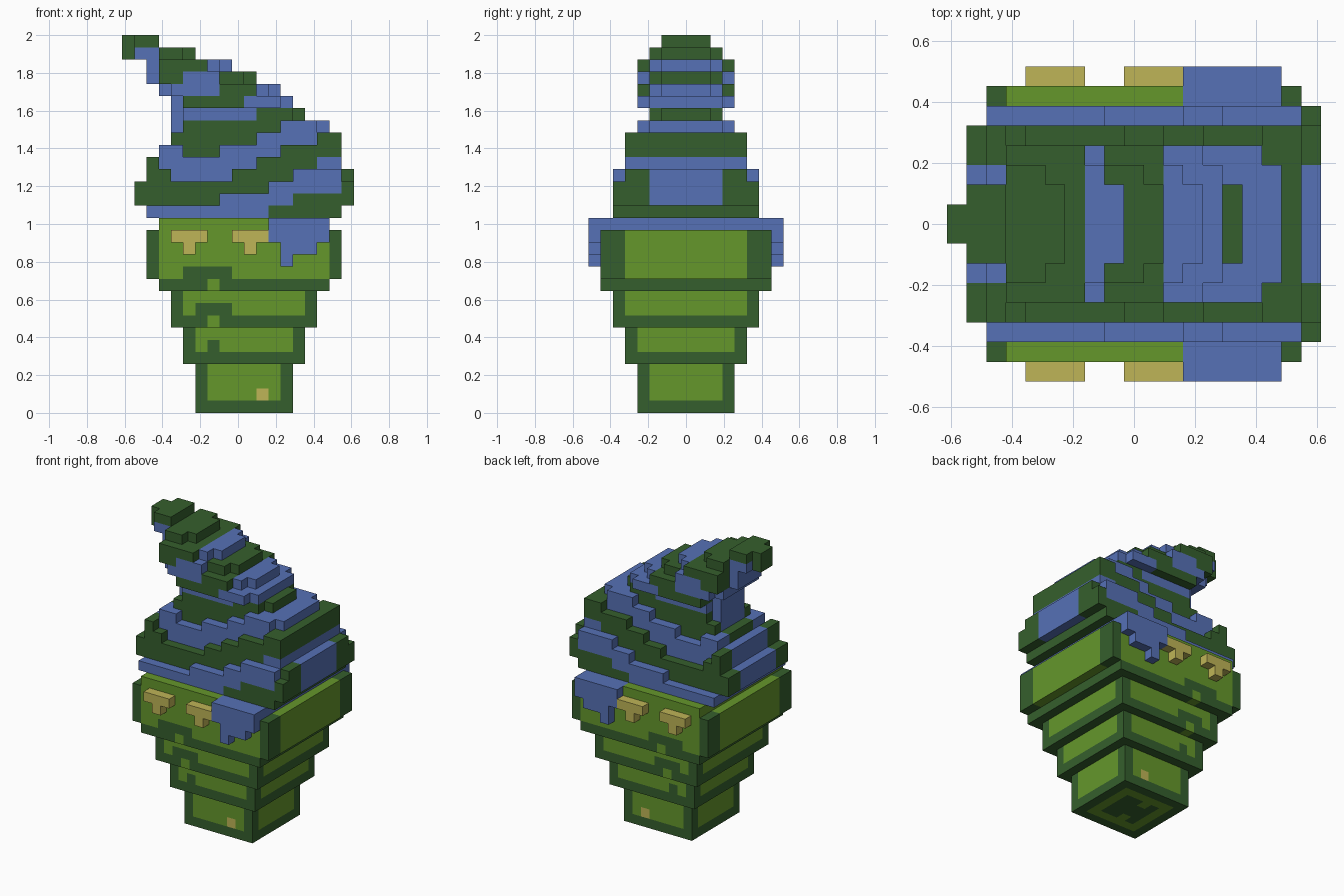
import bpy, bmesh

cube = bpy.data.objects.get("Cube")
if cube:
    bpy.data.objects.remove(cube, do_unlink=True)

V = 2 / 31                      # block size
COLOURS = {"D": ("dark green", (53, 95, 45)), "L": ("light green", (101, 151, 43)),
           "B": ("blue", (86, 113, 182)), "Y": ("yellow", (191, 181, 87))}


def linear(c):
    c /= 255
    return c / 12.92 if c <= 0.04045 else ((c + 0.055) / 1.055) ** 2.4


materials, slot = [], {}
for key, (name, rgb) in COLOURS.items():
    m = bpy.data.materials.new(name)
    col = (*[linear(c) for c in rgb], 1)
    m.diffuse_color = col
    m.use_nodes = True
    bsdf = next(n for n in m.node_tree.nodes if n.type == "BSDF_PRINCIPLED")
    bsdf.inputs["Base Color"].default_value = col
    bsdf.inputs["Roughness"].default_value = 0.8
    slot[key] = len(materials)
    materials.append(m)

cells = {}                      # block position -> (part, colour)


def fill(part, colour, x0, x1, z0, z1, depth, inner=0):
    """Blocks from x0 to x1 and z0 to z1, front and back, between inner and depth."""
    for x in range(x0, x1):
        for z in range(z0, z1):
            for d in range(inner, depth):
                for y in (d, -1 - d):
                    cells[x, y, z] = (part, colour)


# Stepped cone tiers: dark frame with light panels on each side
for n, (z0, z1, x0, x1, d) in enumerate([(0, 4, 6, 14, 4), (4, 7, 5, 15, 5), (7, 10, 4, 16, 6)]):
    part = f"cone_tier_{n + 1}"
    fill(part, "D", x0, x1, z0, z1, d)
    fill(part, "L", x0 + 1, x1 - 1, z0 + 1, z1, d)
    fill(part, "L", x0, x1, z0 + 1, z1, d - 1)

# Painted marks on the tiers and the patterned underside
fill("cone_tier_1", "Y", 11, 12, 1, 2, 4, 3)
fill("cone_tier_2", "D", 7, 8, 5, 6, 5, 4)
fill("cone_tier_3", "D", 6, 9, 8, 9, 6, 5)
fill("cone_tier_3", "L", 7, 8, 7, 8, 6, 5)
fill("cone_tier_1", "L", 7, 13, 0, 1, 3)
fill("cone_tier_1", "D", 8, 12, 0, 1, 2)
fill("cone_tier_1", "L", 9, 10, 0, 1, 2, 1)

# Wide cup with side panels
fill("cup", "D", 3, 17, 10, 11, 7)
fill("cup", "L", 3, 17, 11, 16, 7)
fill("cup", "D", 5, 9, 11, 12, 7, 6)
fill("cup", "L", 7, 8, 10, 11, 7, 6)
for x in (2, 17):
    fill("cup_side_panels", "L", x, x + 1, 11, 15, 5)
    fill("cup_side_panels", "D", x, x + 1, 11, 15, 7, 5)

# Melted drips over the rim
fill("blue_drips", "B", 16, 17, 15, 16, 7)
fill("blue_drips", "B", 12, 17, 15, 16, 8, 6)
for z, x0, x1 in [(14, 12, 17), (13, 13, 15), (12, 13, 14)]:
    fill("blue_drips", "B", x0, x1, z, z + 1, 8, 7)
fill("blue_drips", "B", 15, 16, 13, 14, 8, 7)
for x in (4, 9):
    fill("yellow_drips", "Y", x, x + 3, 14, 15, 8, 7)
    fill("yellow_drips", "Y", x + 1, x + 2, 13, 14, 8, 7)


def swirl(part, z, rows):
    """Stacked layers: first colour, x limits of alternating bands, depth of each band."""
    for colour, limits, depths in rows:
        for x0, x1, d in zip(limits, limits[1:], depths):
            fill(part, colour, x0, x1, z, z + 1, int(d))
            colour = "B" if colour == "D" else "D"
        z += 1


swirl("swirl_base", 16, [
    ("B", [2, 12, 18], "66"),
    ("D", [1, 8, 14, 19], "566"),
    ("D", [1, 12, 18, 19], "566"),
    ("D", [2, 4, 9, 14, 18, 19], "54565"),
    ("D", [2, 3, 11, 16, 18], "5455"),
])
swirl("swirl_middle", 21, [
    ("B", [3, 5, 8, 13, 18], "4345"),
    ("D", [4, 11, 16, 18], "345"),
    ("D", [4, 13, 17], "34"),
    ("D", [4, 5, 11, 15], "333"),
    ("B", [4, 5, 10, 14], "344"),
])
swirl("swirl_tip", 26, [
    ("B", [3, 8, 11, 13], "443"),
    ("B", [2, 3, 5, 8, 11], "3443"),
    ("B", [2, 3, 7, 9], "343"),
    ("D", [0, 1, 3, 6], "223"),
    ("D", [0, 3], "2"),
])

# Stripes on the two ends of the swirl
for z in range(17, 25):
    x = min(c[0] for c in cells if c[2] == z)
    part, colour = cells[x, 0, z]
    fill(part, "B" if colour == "D" else "D", x, x + 1, z, z + 1, 3 if z < 21 else 2)
fill("swirl_base", "B", 18, 19, 17, 20, 3)

# Rounded corners on the upper layers
for z in range(23, 31):
    layer = [c for c in cells if c[2] == z]
    ends = [min(c[0] for c in layer)]
    if z < 30:
        ends.append(max(c[0] for c in layer))
    for x in ends:
        column = [c for c in layer if c[0] == x]
        top = max(c[1] for c in column)
        for y in (top, -1 - top):
            cells.pop((x, y, z), None)

# Outer faces of each part become one mesh
SIDES = {(1, 0, 0): [(1, 0, 0), (1, 1, 0), (1, 1, 1), (1, 0, 1)],
         (-1, 0, 0): [(0, 1, 0), (0, 0, 0), (0, 0, 1), (0, 1, 1)],
         (0, 1, 0): [(1, 1, 0), (0, 1, 0), (0, 1, 1), (1, 1, 1)],
         (0, -1, 0): [(0, 0, 0), (1, 0, 0), (1, 0, 1), (0, 0, 1)],
         (0, 0, 1): [(0, 0, 1), (1, 0, 1), (1, 1, 1), (0, 1, 1)],
         (0, 0, -1): [(0, 1, 0), (1, 1, 0), (1, 0, 0), (0, 0, 0)]}

for part in sorted({p for p, c in cells.values()}):
    bm, verts = bmesh.new(), {}
    for (x, y, z), (owner, colour) in cells.items():
        if owner != part:
            continue
        for (dx, dy, dz), corners in SIDES.items():
            if (x + dx, y + dy, z + dz) in cells:
                continue
            loop = []
            for a, b, c in corners:
                p = (x + a, y + b, z + c)
                if p not in verts:
                    verts[p] = bm.verts.new(((p[0] - 9.5) * V, p[1] * V, p[2] * V))
                loop.append(verts[p])
            bm.faces.new(loop).material_index = slot[colour]
    mesh = bpy.data.meshes.new(part)
    bm.to_mesh(mesh)
    bm.free()
    for m in materials:
        mesh.materials.append(m)
    bpy.context.collection.objects.link(bpy.data.objects.new(part, mesh))
